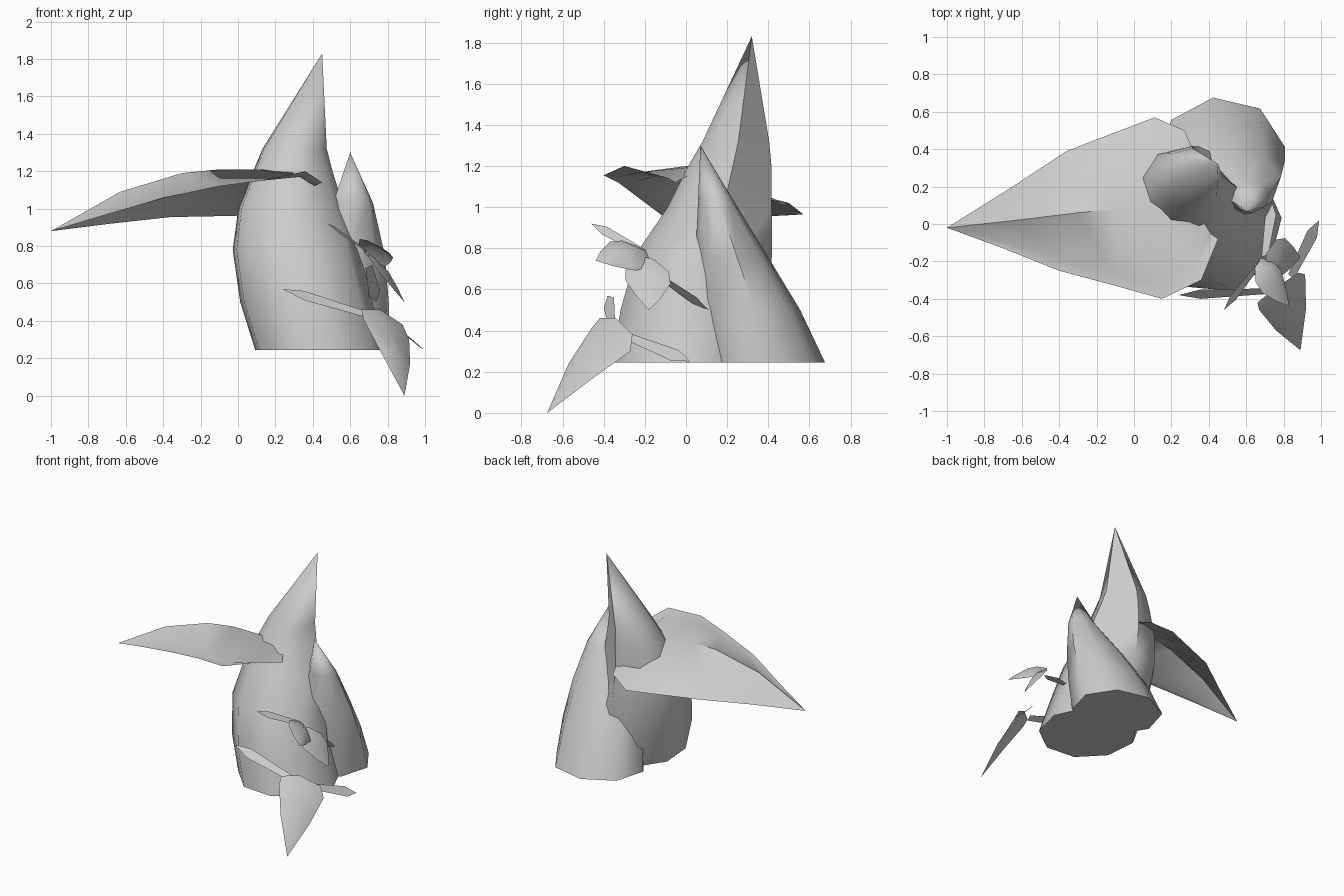
import bpy, bmesh, math
from mathutils import Vector

cube = bpy.data.objects.get("Cube")
if cube:
    bpy.data.objects.remove(cube)

grey = bpy.data.materials.new("plain_grey")
grey.use_nodes = True
grey.diffuse_color = (0.6, 0.6, 0.6, 1)
grey.node_tree.nodes["Principled BSDF"].inputs["Base Color"].default_value = (0.6, 0.6, 0.6, 1)


def finish(name, bm, sharp):
    """Turn a bmesh into a smooth shaded object with sharp creases."""
    mesh = bpy.data.meshes.new(name)
    bm.to_mesh(mesh)
    bm.free()
    mesh.materials.append(grey)
    mesh.shade_smooth()
    mesh.set_sharp_from_angle(angle=math.radians(sharp))
    bpy.context.collection.objects.link(bpy.data.objects.new(name, mesh))


def shoot(name, tip, rings, groove, depth, sides):
    """Leaning pointed shoot; rings hold z and the x and y extents."""
    bm = bmesh.new()
    loops = []
    for level, (z, x0, x1, y0, y1) in enumerate(rings):
        loop = []
        for i in range(sides):
            a = groove + math.tau * i / sides
            # the first column is pulled in to make the overlap groove
            r = 1.03 - depth if i == 0 and level > 1 else 1.03
            loop.append(bm.verts.new(((x0 + x1) / 2 + r * math.cos(a) * (x1 - x0) / 2,
                                      (y0 + y1) / 2 + r * math.sin(a) * (y1 - y0) / 2, z)))
        loops.append(loop)
    bm.faces.new(loops[0][::-1])
    for low, high in zip(loops, loops[1:]):
        for i in range(sides):
            j = (i + 1) % sides
            bm.faces.new((low[i], low[j], high[j], high[i]))
    top = bm.verts.new(tip)
    for i in range(sides):
        bm.faces.new((loops[-1][i], loops[-1][(i + 1) % sides], top))
    finish(name, bm, 54)


def sheet(name, rows, tip):
    """Single leaf skin: rows of points across the blade closing on a tip."""
    bm = bmesh.new()
    grid = [[bm.verts.new(p) for p in row] for row in rows]
    for a, b in zip(grid, grid[1:]):
        for i in range(len(a) - 1):
            bm.faces.new((a[i], a[i + 1], b[i + 1], b[i]))
    end = bm.verts.new(tip)
    for i in range(len(grid[-1]) - 1):
        bm.faces.new((grid[-1][i], grid[-1][i + 1], end))
    finish(name, bm, 50)


def leaf(name, base, tip, left, right, arch=0.03):
    """Small pointed leaf spanned by its base, tip and two widest points."""
    base, tip, left, right = map(Vector, (base, tip, left, right))
    normal = (tip - base).cross(right - left).normalized()
    if normal.z < 0:
        normal.negate()
    rows = []
    for t, w in ((0, 0.3), (0.22, 0.95), (0.45, 1.0), (0.75, 0.55)):
        mid = base.lerp(tip, t)
        half = (right - left) * w / 2
        rows.append([mid - half, mid + normal * arch * w, mid + half])
    sheet(name, rows, tip)


def blade(name, base, tip, width):
    """Narrow strip leaf."""
    base, tip = Vector(base), Vector(tip)
    half = Vector(width) / 2
    mid = base.lerp(tip, 0.75)
    sheet(name, [[base - half * 0.6, base + half * 0.6], [mid - half, mid + half]], tip)


# Two leaning shoots
shoot("tall_shoot", (0.45, 0.32, 1.83), [
    (0.245, 0.09, 0.78, -0.36, 0.36), (0.5, 0.01, 0.71, -0.32, 0.39),
    (0.78, -0.03, 0.64, -0.24, 0.41), (1.0, 0.0, 0.56, -0.09, 0.41),
    (1.2, 0.08, 0.50, 0.01, 0.41), (1.32, 0.13, 0.47, 0.08, 0.40)], math.radians(45), 0.24, 9)
shoot("short_shoot", (0.6, 0.07, 1.3), [
    (0.245, 0.14, 0.80, 0.07, 0.67), (0.5, 0.19, 0.80, 0.05, 0.55),
    (0.75, 0.30, 0.78, 0.05, 0.40), (1.03, 0.51, 0.72, 0.06, 0.23)], math.radians(233), 0.1, 8)

# Large drooping leaf, rows run from front edge over the ridge to back edge
sheet("large_leaf", [
    [(0.45, -0.08, 1.14), (0.41, -0.05, 1.12), (0.38, 0.0, 1.15), (0.32, 0.35, 1.06), (0.3, 0.43, 1.03)],
    [(0.36, -0.3, 1.2), (0.33, -0.22, 1.17), (0.28, 0.08, 1.2), (0.26, 0.45, 1.03), (0.27, 0.5, 1.02)],
    [(0.15, -0.4, 1.155), (0.13, -0.31, 1.15), (0.1, 0.08, 1.21), (0.1, 0.44, 1.02), (0.11, 0.57, 0.965)],
    [(-0.1, -0.33, 1.12), (-0.1, -0.26, 1.12), (-0.1, 0.08, 1.21), (-0.1, 0.4, 1.02), (-0.1, 0.49, 0.96)],
    [(-0.4, -0.25, 1.06), (-0.38, -0.2, 1.06), (-0.3, 0.06, 1.19), (-0.4, 0.28, 1.01), (-0.36, 0.39, 0.955)],
    [(-0.7, -0.13, 0.97), (-0.68, -0.1, 0.975), (-0.63, 0.02, 1.09), (-0.68, 0.13, 0.96), (-0.68, 0.18, 0.92)],
], (-1, -0.02, 0.88))

# Lower sprig
sheet("lower_leaf", [
    [(0.66, -0.42, 0.46), (0.76, -0.34, 0.46), (0.88, -0.26, 0.38)],
    [(0.67, -0.46, 0.41), (0.79, -0.43, 0.4), (0.915, -0.27, 0.3)],
    [(0.76, -0.57, 0.24), (0.84, -0.55, 0.24), (0.92, -0.45, 0.17)],
], (0.89, -0.675, 0.0))
blade("lower_blade_front", (0.7, -0.36, 0.43), (0.24, -0.38, 0.57), (0, 0.05, 0.05))
blade("lower_blade_back", (0.84, -0.28, 0.37), (0.99, 0.02, 0.25), (0.05, -0.04, -0.05))

# Upper sprig
leaf("upper_leaf_front", (0.66, -0.2, 0.78), (0.83, -0.44, 0.74), (0.7, -0.34, 0.81), (0.8, -0.22, 0.67), 0.045)
leaf("upper_leaf_side", (0.7, -0.19, 0.75), (0.89, -0.18, 0.5), (0.75, -0.29, 0.67), (0.79, -0.07, 0.65))
blade("upper_blade_front", (0.68, -0.2, 0.78), (0.48, -0.46, 0.92), (-0.03, 0.02, 0.04))
blade("upper_blade_back", (0.7, -0.17, 0.69), (0.74, 0.11, 0.5), (0.06, 0.02, 0.03))
